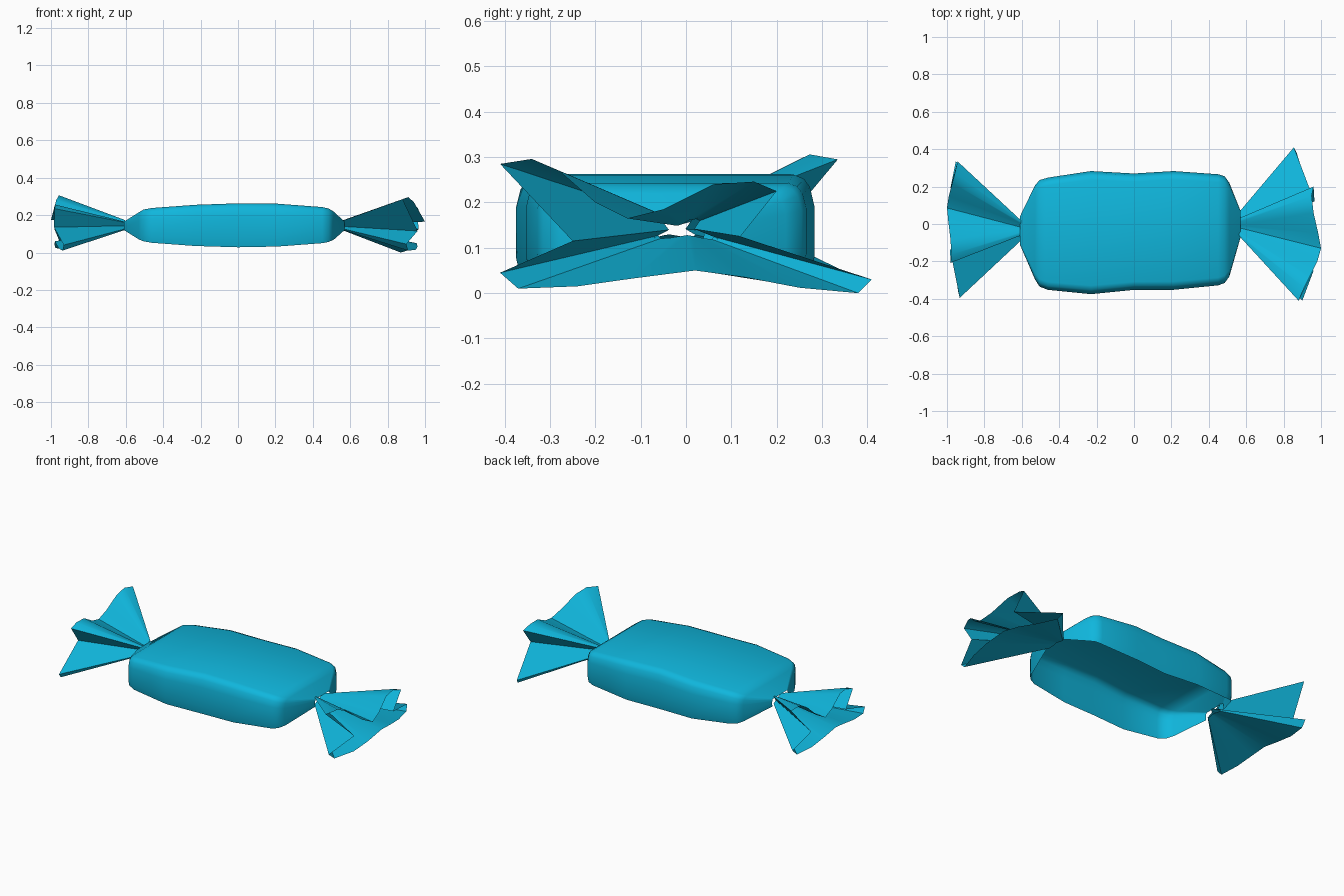
import bpy, bmesh, math

mat = bpy.data.materials.new("turquoise wrapper")
mat.diffuse_color = (0.005, 0.47, 0.72, 1)


def loft(name, rings, closed, angle):
    """Skin a list of equal-length point rings."""
    bm = bmesh.new()
    rows = [[bm.verts.new(p) for p in r] for r in rings]
    n = len(rows[0])
    for a, b in zip(rows, rows[1:]):
        for i in range(n if closed else n - 1):
            j = (i + 1) % n
            bm.faces.new((a[i], b[i], b[j], a[j]))
    bmesh.ops.recalc_face_normals(bm, faces=bm.faces)
    # make the shell's normals point outwards
    top = max(bm.faces, key=lambda f: f.calc_center_median().z)
    if top.normal.z < 0:
        bmesh.ops.reverse_faces(bm, faces=bm.faces)
    me = bpy.data.meshes.new(name)
    bm.to_mesh(me)
    bm.free()
    me.materials.append(mat)
    ob = bpy.data.objects.new(name, me)
    bpy.context.collection.objects.link(ob)
    bpy.context.view_layer.objects.active = ob
    ob.select_set(True)
    bpy.ops.object.shade_smooth_by_angle(angle=math.radians(angle))
    ob.select_set(False)
    return ob


# Candy body: rounded shell, open underneath (x, y min, y max, z bottom, z top)
stations = [
    (-0.61, -0.11, 0.04, 0.12, 0.165),
    (-0.53, -0.295, 0.205, 0.07, 0.215),
    (-0.505, -0.335, 0.235, 0.06, 0.23),
    (-0.46, -0.352, 0.248, 0.052, 0.238),
    (-0.23, -0.375, 0.283, 0.035, 0.255),
    (0.0, -0.352, 0.27, 0.028, 0.263),
    (0.21, -0.352, 0.283, 0.032, 0.261),
    (0.45, -0.328, 0.266, 0.05, 0.243),
    (0.485, -0.315, 0.255, 0.057, 0.235),
    (0.51, -0.28, 0.22, 0.067, 0.22),
    (0.57, -0.07, 0.07, 0.12, 0.165),
]
half = [(-0.97, 0), (-1, 0.2), (-1, 0.7), (-0.97, 0.88), (-0.93, 0.96), (-0.86, 1)]
section = half + [(-u, v) for u, v in reversed(half)]
rings = []
for x, y0, y1, z0, z1 in stations:
    c, w = (y0 + y1) / 2, (y1 - y0) / 2
    rings.append([(x, c + u * w, z0 + v * (z1 - z0)) for u, v in section])
loft("candy_body", rings, False, 50)

# Pleated rim of a twisted wrapper end: lower sheet, side fold, upper sheet, side fold
rim = [
    (0.855, 0.41, 0.03), (0.87, 0.38, 0.0), (0.91, 0.25, 0.012), (0.94, 0.13, 0.035),
    (0.955, 0.02, 0.05), (0.96, -0.12, 0.032), (0.95, -0.24, 0.015), (0.91, -0.37, 0.01),
    (0.90, -0.41, 0.045), (0.96, -0.25, 0.115),
    (0.88, -0.41, 0.285), (0.91, -0.34, 0.296), (0.94, -0.28, 0.27), (0.98, -0.2, 0.2),
    (1.0, -0.13, 0.165), (0.985, -0.05, 0.185), (0.96, 0.06, 0.24), (0.95, 0.15, 0.246),
    (0.96, 0.20, 0.225), (0.965, 0.12, 0.125),
]


def fan(name, outer, neck_x, neck_y):
    neck = [(neck_x, neck_y + y * 0.15, 0.145 + (z - 0.145) * 0.18) for x, y, z in outer]
    loft(name, [neck, outer], True, 40)


fan("right_wrapper_end", rim, 0.56, 0.0)
# The left end is the same fan turned half way round, slightly narrower
left = [(-(0.967 + (x - 0.93) * 0.47), -0.89 * y - 0.03, 0.01 + z) for x, y, z in rim]
fan("left_wrapper_end", left, -0.605, -0.03)
